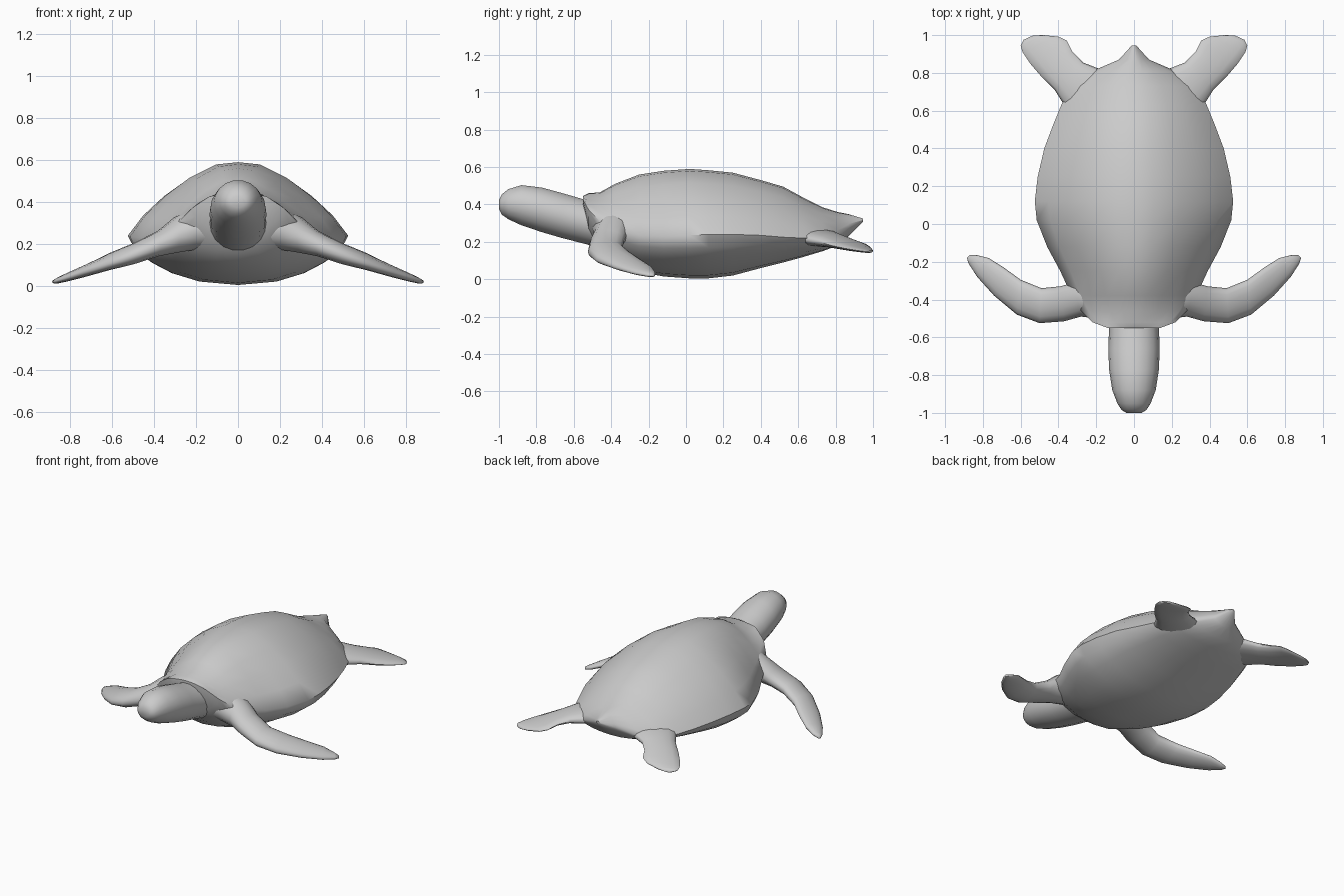
import bpy, bmesh, math
from mathutils import Vector


def loft(name, rings, mirror=False, angle=50):
    """Skin a list of closed rings into a capped, smooth object."""
    bm = bmesh.new()
    loops = [[bm.verts.new(p) for p in ring] for ring in rings]
    n = len(loops[0])
    for a, b in zip(loops, loops[1:]):
        for i in range(n):
            j = (i + 1) % n
            bm.faces.new((a[i], a[j], b[j], b[i]))
    bm.faces.new(loops[0])
    bm.faces.new(loops[-1])
    bmesh.ops.recalc_face_normals(bm, faces=bm.faces)
    mesh = bpy.data.meshes.new(name)
    bm.to_mesh(mesh)
    bm.free()
    obj = bpy.data.objects.new(name, mesh)
    bpy.context.collection.objects.link(obj)
    bpy.ops.object.select_all(action='DESELECT')
    obj.select_set(True)
    bpy.context.view_layer.objects.active = obj
    bpy.ops.object.shade_smooth_by_angle(angle=math.radians(angle))
    if mirror:
        obj.modifiers.new("mirror", 'MIRROR')
    return obj


def blade_ring(lead, trail, thick, n=14):
    """Flattened oval between the leading and trailing edge of a flipper."""
    lead, trail = Vector(lead), Vector(trail)
    mid, half = (lead + trail) / 2, (lead - trail) / 2
    ring = []
    for i in range(n):
        a = 2 * math.pi * i / n
        ring.append(mid + half * math.cos(a) + Vector((0, 0, thick * math.sin(a))))
    return ring


# Shell and belly: one half profile, scaled along the body
half_profile = [(0, 1), (0.2, 0.97), (0.45, 0.79), (0.67, 0.55), (0.86, 0.28),
                (1, 0), (0.93, -0.3), (0.78, -0.55), (0.6, -0.76), (0.35, -0.93), (0, -1)]
profile = half_profile + [(-x, z) for x, z in half_profile[-2:0:-1]]
# y, half width, rim z, top z, bottom z
body = [(-0.55, 0.14, 0.425, 0.445, 0.39),
        (-0.52, 0.22, 0.37, 0.46, 0.24),
        (-0.46, 0.28, 0.31, 0.465, 0.15),
        (-0.38, 0.33, 0.265, 0.51, 0.09),
        (-0.25, 0.39, 0.235, 0.56, 0.04),
        (-0.12, 0.46, 0.23, 0.58, 0.015),
        (0.02, 0.515, 0.235, 0.59, 0.005),
        (0.12, 0.525, 0.24, 0.583, 0.005),
        (0.25, 0.51, 0.24, 0.57, 0.02),
        (0.40, 0.475, 0.235, 0.53, 0.06),
        (0.52, 0.43, 0.225, 0.495, 0.09),
        (0.63, 0.385, 0.22, 0.435, 0.12),
        (0.73, 0.33, 0.215, 0.385, 0.15),
        (0.81, 0.22, 0.225, 0.36, 0.18),
        (0.87, 0.08, 0.275, 0.348, 0.23),
        (0.945, 0.012, 0.315, 0.325, 0.305)]
loft("shell_body", [
    [(x * w, y, rim + z * ((top - rim) if z > 0 else (rim - bot))) for x, z in profile]
    for y, w, rim, top, bot in body], angle=60)

# Head and neck: y, half width, top z, bottom z
head = [(-1.0, 0.04, 0.425, 0.375),
        (-0.985, 0.065, 0.455, 0.345),
        (-0.95, 0.088, 0.483, 0.32),
        (-0.88, 0.115, 0.505, 0.287),
        (-0.77, 0.132, 0.492, 0.25),
        (-0.66, 0.136, 0.462, 0.218),
        (-0.55, 0.132, 0.43, 0.19),
        (-0.40, 0.15, 0.40, 0.15)]
loft("head_and_neck", [
    [(w * math.cos(a), y, (t + b) / 2 + (t - b) / 2 * math.sin(a))
     for a in (2 * math.pi * i / 18 for i in range(18))]
    for y, w, t, b in head], angle=60)

# Shoulders bulging between neck and front flippers, and the front flippers
front = [((0.08, -0.50, 0.29), (0.10, -0.28, 0.29), 0.11),
         ((0.20, -0.50, 0.27), (0.22, -0.28, 0.27), 0.10),
         ((0.28, -0.49, 0.235), (0.32, -0.31, 0.25), 0.085),
         ((0.37, -0.515, 0.195), (0.39, -0.33, 0.21), 0.06),
         ((0.50, -0.525, 0.145), (0.49, -0.34, 0.165), 0.05),
         ((0.62, -0.48, 0.105), (0.60, -0.295, 0.13), 0.04),
         ((0.74, -0.38, 0.065), (0.69, -0.23, 0.09), 0.03),
         ((0.83, -0.28, 0.035), (0.77, -0.18, 0.06), 0.022),
         ((0.875, -0.21, 0.022), (0.83, -0.165, 0.035), 0.015),
         ((0.885, -0.18, 0.02), (0.87, -0.165, 0.022), 0.008)]
loft("front_flippers", [blade_ring(*s) for s in front], mirror=True, angle=70)

# Rear flippers, widening to a rounded paddle end
rear = [((0.30, 0.55, 0.225), (0.08, 0.76, 0.225), 0.05),
        ((0.37, 0.63, 0.215), (0.18, 0.82, 0.225), 0.045),
        ((0.42, 0.71, 0.20), (0.27, 0.855, 0.215), 0.035),
        ((0.49, 0.78, 0.18), (0.325, 0.91, 0.20), 0.026),
        ((0.55, 0.85, 0.165), (0.355, 0.97, 0.18), 0.02),
        ((0.59, 0.91, 0.155), (0.40, 0.992, 0.165), 0.015),
        ((0.60, 0.945, 0.15), (0.48, 1.0, 0.153), 0.011),
        ((0.585, 0.975, 0.148), (0.535, 0.998, 0.148), 0.006)]
loft("rear_flippers", [blade_ring(*s) for s in rear], mirror=True, angle=70)
